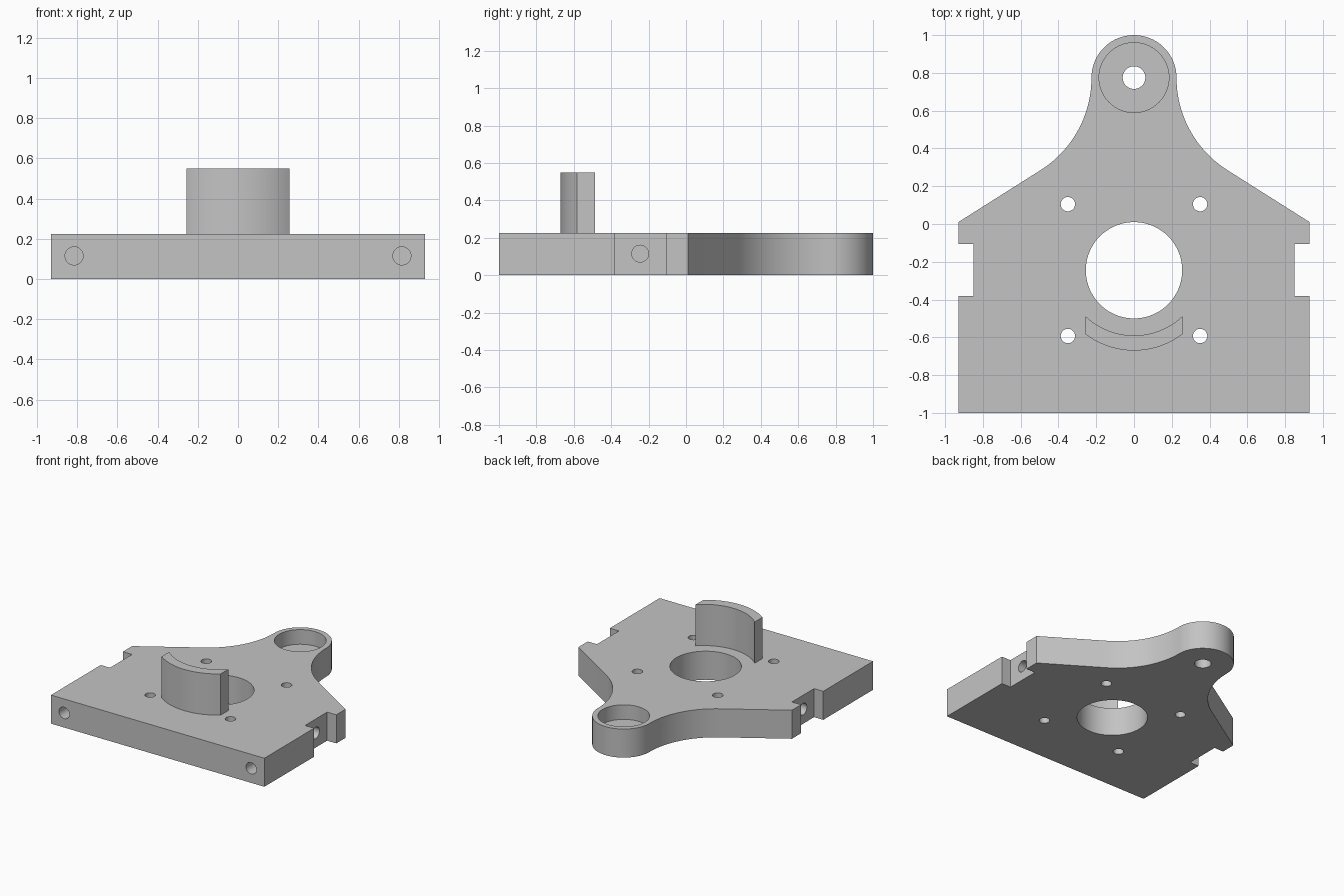
import bpy, bmesh
from math import cos, sin, pi, asin, atan2, radians

cube = bpy.data.objects.get("Cube")
if cube:
    bpy.data.objects.remove(cube, do_unlink=True)

THICK = 0.225
BORE_Y = -0.245
EYE_Y, EYE_R = 0.775, 0.225

grey = bpy.data.materials.new("plain_grey")
grey.use_nodes = True
GREY = (0.55, 0.55, 0.55, 1)
grey.diffuse_color = GREY
grey.node_tree.nodes["Principled BSDF"].inputs["Base Color"].default_value = GREY


def arc(cx, cy, r, a0, a1, n):
    return [(cx + r * cos(a0 + (a1 - a0) * i / n),
             cy + r * sin(a0 + (a1 - a0) * i / n)) for i in range(n + 1)]


def prism(name, outline, z0, z1):
    """Extrude a closed counter-clockwise outline between two heights."""
    bm = bmesh.new()
    base = bm.faces.new([bm.verts.new((x, y, z0)) for x, y in outline])
    top = bmesh.ops.extrude_face_region(bm, geom=[base])["geom"]
    verts = [v for v in top if isinstance(v, bmesh.types.BMVert)]
    bmesh.ops.translate(bm, verts=verts, vec=(0, 0, z1 - z0))
    bmesh.ops.recalc_face_normals(bm, faces=bm.faces)
    mesh = bpy.data.meshes.new(name)
    bm.to_mesh(mesh)
    bm.free()
    mesh.materials.append(grey)
    obj = bpy.data.objects.new(name, mesh)
    bpy.context.collection.objects.link(obj)
    return obj


def drill(target, r, depth, loc, rot=(0, 0, 0), n=40):
    """Cut a cylindrical hole centred at loc and delete the cutter."""
    bpy.ops.mesh.primitive_cylinder_add(vertices=n, radius=r, depth=depth,
                                        location=loc, rotation=rot)
    cutter = bpy.context.object
    cutter.hide_render = True
    cutter.data.materials.append(grey)
    mod = target.modifiers.new("hole", 'BOOLEAN')
    mod.operation, mod.solver, mod.object = 'DIFFERENCE', 'EXACT', cutter
    bpy.context.view_layer.objects.active = target
    bpy.ops.object.modifier_apply(modifier=mod.name)
    bpy.data.objects.remove(cutter, do_unlink=True)


def smooth(obj):
    bpy.ops.object.select_all(action='DESELECT')
    obj.select_set(True)
    bpy.context.view_layer.objects.active = obj
    bpy.ops.object.shade_smooth_by_angle(angle=radians(30))


# Base plate: notched right edge, sloped shoulder, concave neck, round eye
fillet = 0.58
slope = atan2(0.765 * 0.7, 0.85)
right = [(0.93, -1), (0.93, -0.38), (0.85, -0.38), (0.85, -0.105),
         (0.93, -0.105), (0.93, 0.01)]
right += arc(EYE_R + fillet, EYE_Y, fillet, 1.5 * pi - slope, pi, 24)
right += arc(0, EYE_Y, EYE_R, 0, pi / 2, 24)[1:]
left = [(-x, y) for x, y in reversed(right[:-1])]
plate = prism("base_plate", right + left, 0, THICK)

# Main bore, bolt holes and the stepped eye
drill(plate, 0.255, 1, (0, BORE_Y, 0), n=80)
for x in (-0.35, 0.35):
    for y in (0.105, -0.593):
        drill(plate, 0.038, 1, (x, y, 0))
drill(plate, 0.06, 1, (0, EYE_Y, 0))
drill(plate, 0.185, 0.23, (0, EYE_Y, THICK), n=64)

# Blind holes in the front edge and in the side notches
for s in (-1, 1):
    drill(plate, 0.045, 0.6, (s * 0.815, -1, 0.115), (pi / 2, 0, 0))
    drill(plate, 0.045, 0.5, (s * 0.85, BORE_Y, 0.115), (0, pi / 2, 0))
smooth(plate)

# Curved upright wall in front of the bore
half, r_out, r_in = 0.257, 0.425, 0.374
a, b = asin(half / r_out), asin(half / r_in)
wall = arc(0, BORE_Y, r_out, -pi / 2 - a, -pi / 2 + a, 32)
wall += arc(0, -0.216, r_in, -pi / 2 + b, -pi / 2 - b, 32)
smooth(prism("curved_wall", wall, THICK, 0.55))
